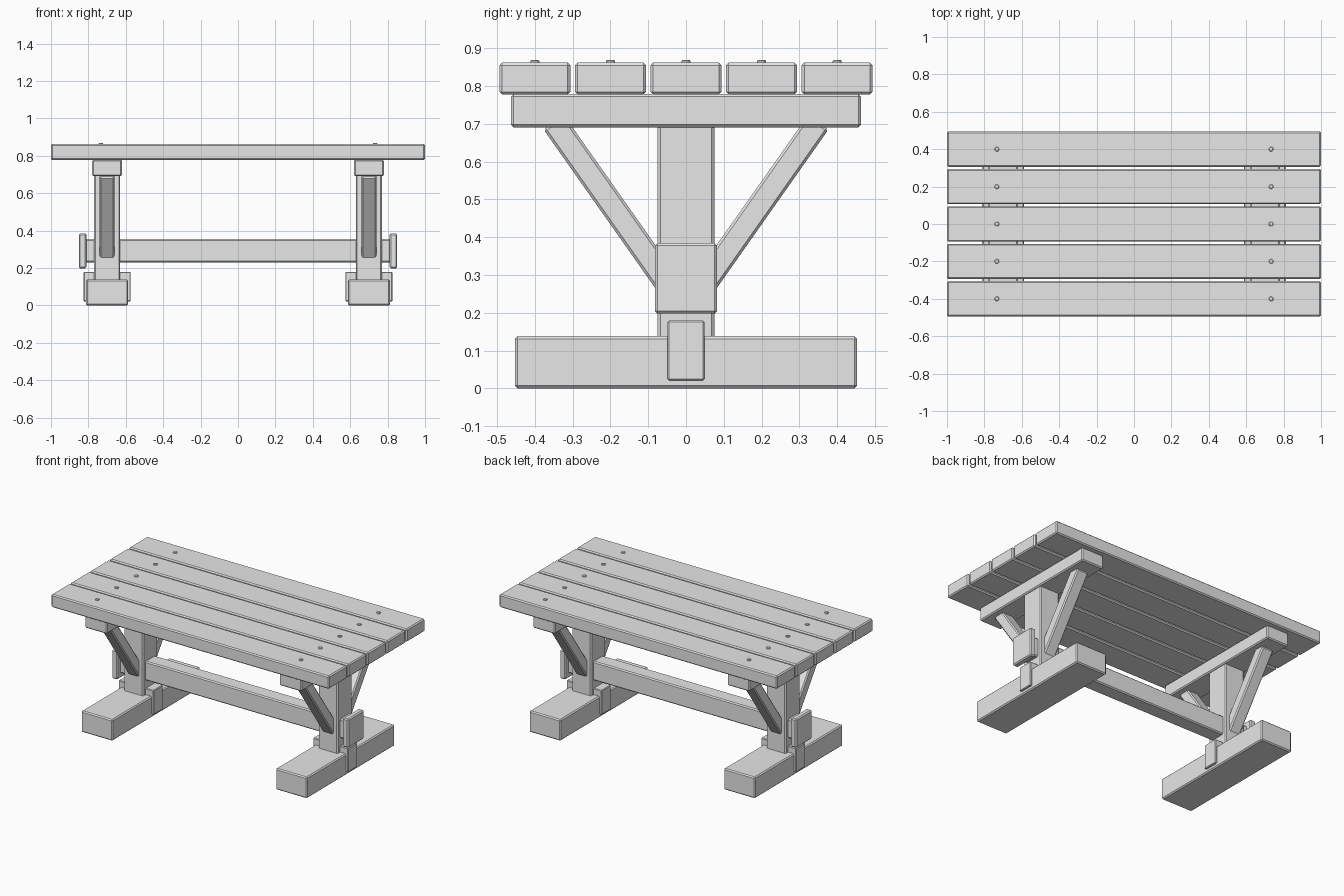
import bpy
import math
from mathutils import Vector

cube = bpy.data.objects.get("Cube")
if cube:
    bpy.data.objects.remove(cube, do_unlink=True)

grey = bpy.data.materials.new("plain_grey")
grey.use_nodes = True
grey.diffuse_color = (0.8, 0.8, 0.8, 1)
grey.node_tree.nodes["Principled BSDF"].inputs["Base Color"].default_value = (0.8, 0.8, 0.8, 1)


def timber(name, center, size, tilt=0.0, bevel=0.007):
    """Chamfered wooden block, optionally tilted about x."""
    bpy.ops.mesh.primitive_cube_add(size=1, location=center)
    ob = bpy.context.object
    ob.name = name
    ob.scale = size
    bpy.ops.object.transform_apply(location=False, rotation=False, scale=True)
    ob.rotation_euler.x = tilt
    ob.data.materials.append(grey)
    mod = ob.modifiers.new("chamfer", 'BEVEL')
    mod.width = bevel
    mod.segments = 1
    return ob


def bolt(name, center):
    """Small bolt head with a chamfered rim."""
    bpy.ops.mesh.primitive_cylinder_add(vertices=8, radius=0.013, depth=0.02, location=center)
    ob = bpy.context.object
    ob.name = name
    ob.data.materials.append(grey)
    mod = ob.modifiers.new("chamfer", 'BEVEL')
    mod.width = 0.003
    mod.segments = 1


# Table top planks with a bolt over each trestle
for i in range(5):
    y = (i - 2) * 0.2
    timber(f"top_plank_{i + 1}", (0, y, 0.82), (2.0, 0.188, 0.084))
    for side, sx in (("left", 1), ("right", -1)):
        bolt(f"{side}_bolt_{i + 1}", (sx * 0.733, y, 0.859))

# Long stretcher joining the trestles
timber("stretcher", (0, 0, 0.292), (1.64, 0.10, 0.124))

# Brace layout in the y-z plane: outer top corner, direction, normal
corner = Vector((0, -0.377, 0.685))
angle = math.atan2(0.818, 0.576)
along = Vector((0, math.cos(angle), -math.sin(angle)))
across = Vector((0, math.sin(angle), math.cos(angle)))
brace_mid = corner + along * 0.275 + across * 0.033

# Two trestles
for side, sx in (("left", 1), ("right", -1)):
    x = sx * 0.70
    timber(f"{side}_foot", (x, 0, 0.069), (0.225, 0.905, 0.138))
    timber(f"{side}_foot_tenon", (x, 0, 0.10), (0.252, 0.098, 0.158), bevel=0.004)
    timber(f"{side}_post", (x, 0, 0.41), (0.14, 0.15, 0.60))
    timber(f"{side}_top_beam", (x, 0, 0.735), (0.16, 0.926, 0.088))
    timber(f"{side}_stretcher_plate", (sx * 0.831, 0, 0.291), (0.04, 0.165, 0.187))
    for end, sy in (("front", 1), ("back", -1)):
        timber(f"{side}_{end}_brace", (x, sy * brace_mid.y, brace_mid.z),
               (0.08, 0.55, 0.066), tilt=-sy * angle)
